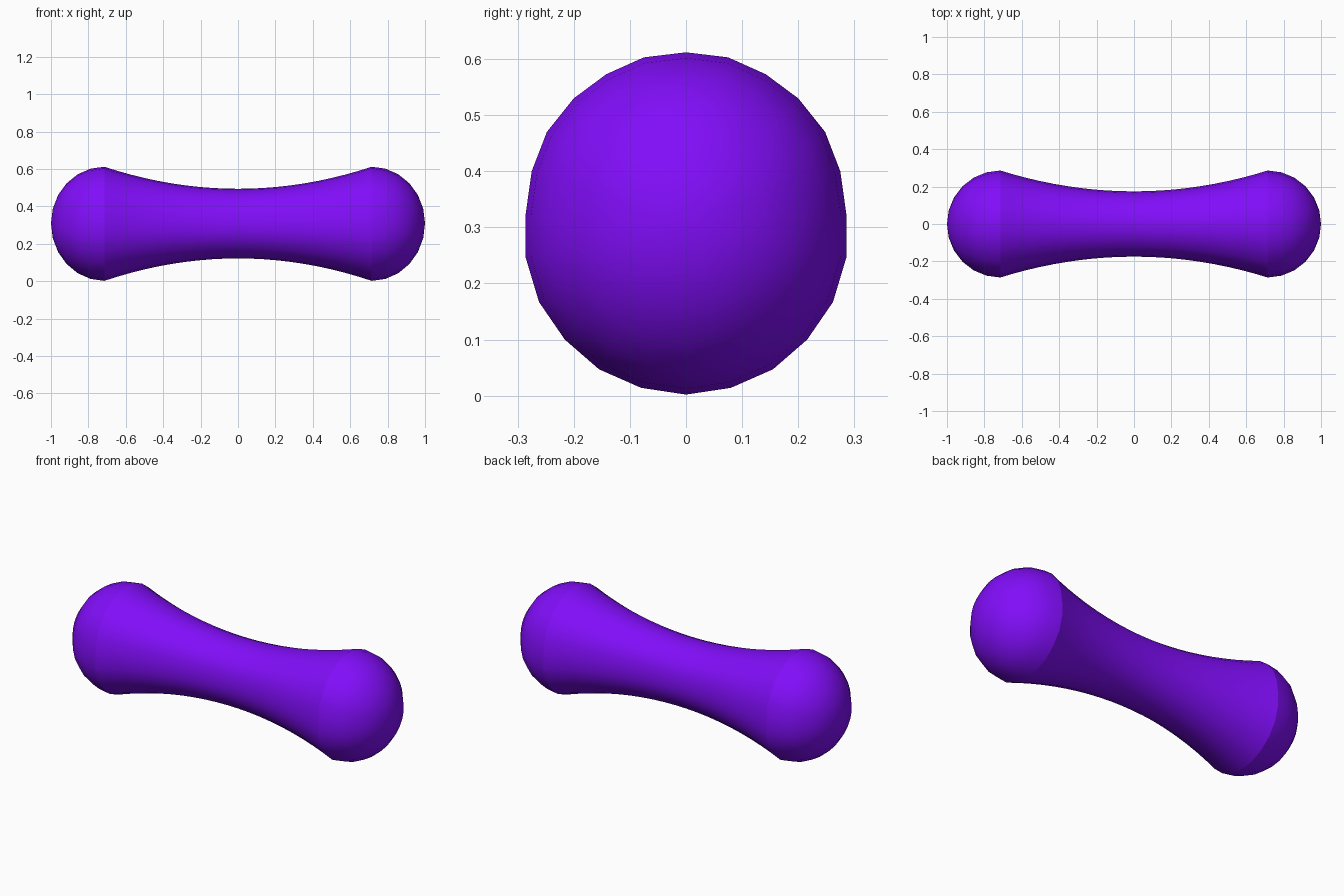
import bpy, bmesh, math

if "Cube" in bpy.data.objects:
    bpy.data.objects.remove(bpy.data.objects["Cube"])

CENTRE_Z = 0.31
END_X = 0.715      # where the waisted shaft meets the rounded ends
WAIST = 0.61       # section scale at the middle

# Half cross-section at the widest place (y, z), top to bottom
half = [(0, 0.612), (0.075, 0.603), (0.142, 0.573), (0.2, 0.53), (0.248, 0.47),
        (0.275, 0.4), (0.286, 0.322), (0.286, 0.247), (0.262, 0.167),
        (0.216, 0.1), (0.155, 0.047), (0.08, 0.014), (0, 0.002)]
section = half + [(-y, z) for y, z in half[-2:0:-1]]

# Stations along x: rounded cap, concave shaft, rounded cap
cap = [(END_X + (1 - END_X) * math.sin(a), math.cos(a))
       for a in (math.radians(15 * i) for i in range(1, 6))]
shaft = [(END_X * i / 10, WAIST + (1 - WAIST) * (i / 10) ** 2) for i in range(-10, 11)]
stations = [(-x, s) for x, s in reversed(cap)] + shaft + cap

# Loft the body
bm = bmesh.new()
rings = [[bm.verts.new((x, y * s, CENTRE_Z + (z - CENTRE_Z) * s)) for y, z in section]
         for x, s in stations]
n = len(section)
for a, b in zip(rings, rings[1:]):
    for i in range(n):
        bm.faces.new((a[i], a[(i + 1) % n], b[(i + 1) % n], b[i]))

# Close both tips
for x, ring in ((-1, rings[0]), (1, rings[-1])):
    tip = bm.verts.new((x, 0, CENTRE_Z))
    for i in range(n):
        bm.faces.new((ring[i], ring[(i + 1) % n], tip))
bmesh.ops.recalc_face_normals(bm, faces=bm.faces[:])

# Smooth surfaces with a crisp edge between shaft and caps
for f in bm.faces:
    f.smooth = True
for e in bm.edges:
    if all(abs(abs(v.co.x) - END_X) < 1e-4 for v in e.verts):
        e.smooth = False

mesh = bpy.data.meshes.new("bone_body")
bm.to_mesh(mesh)
bm.free()
body = bpy.data.objects.new("bone_body", mesh)
bpy.context.collection.objects.link(body)

# Purple finish
mat = bpy.data.materials.new("purple")
mat.diffuse_color = (0.22, 0.004, 0.95, 1)
mat.use_nodes = True
mat.node_tree.nodes["Principled BSDF"].inputs["Base Color"].default_value = mat.diffuse_color
mesh.materials.append(mat)
